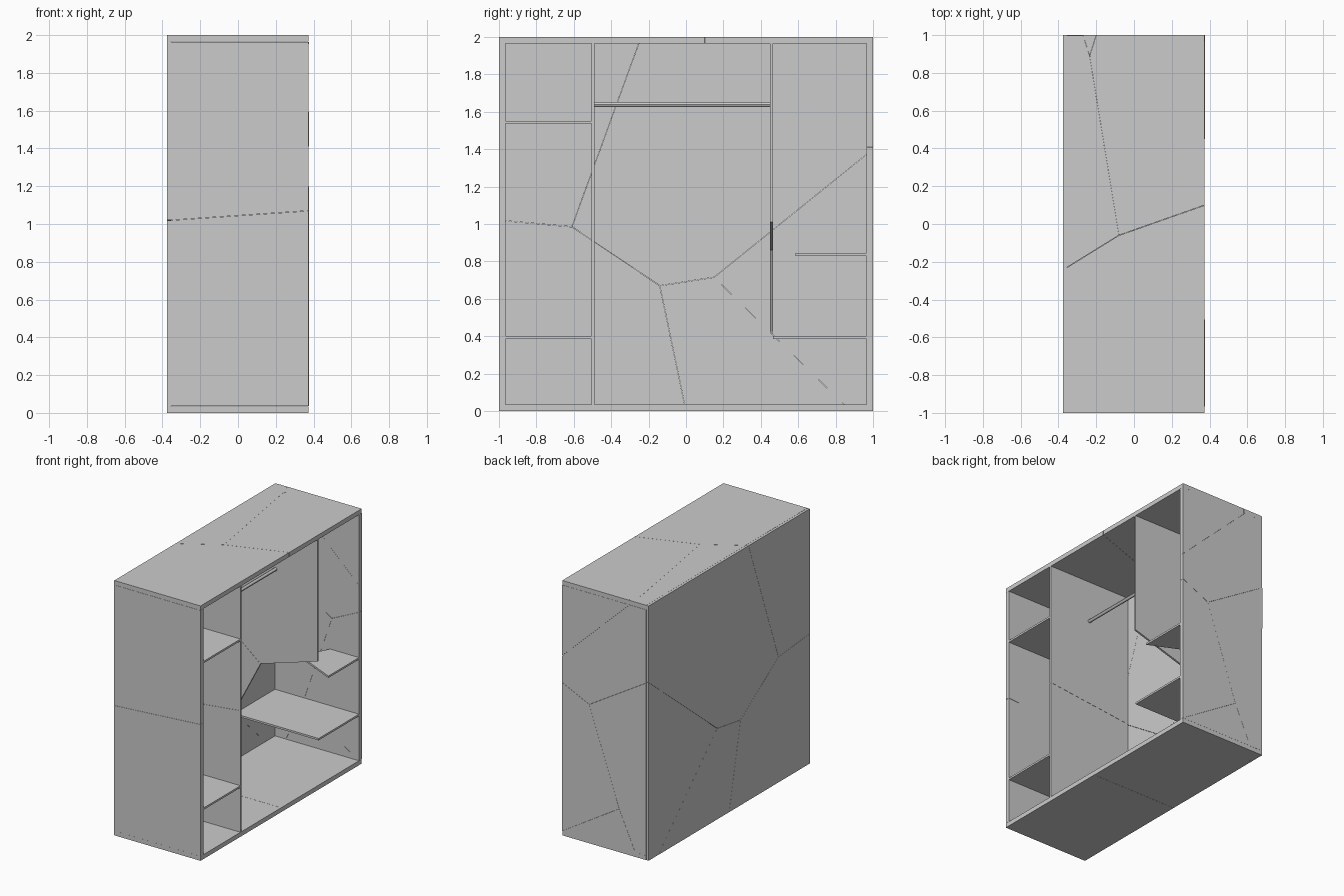
import bpy, bmesh
from mathutils import Vector

if "Cube" in bpy.data.objects:
    bpy.data.objects.remove(bpy.data.objects["Cube"])

X0, XB, X1 = -0.375, -0.355, 0.375   # back, inner face of back board, open front
T = 0.035                            # carcass thickness
I = 1 - T                            # inner half width
TOP = 2 - T


def panel(name, axis, lo, hi, pieces, gap=0.0008):
    """Board made of flat broken pieces (2D outlines) extruded along one axis."""
    bm = bmesh.new()
    for pts in pieces:
        pts = [Vector(p) for p in pts]
        c = sum(pts, Vector((0, 0))) / len(pts)
        if len(pieces) > 1:          # hairline crack between neighbours
            pts = [p + (c - p).normalized() * gap for p in pts]

        def place(p, d):
            co = [p.x, p.y]
            co.insert('xyz'.index(axis), d)
            return bm.verts.new(co)
        a = [place(p, lo) for p in pts]
        b = [place(p, hi) for p in pts]
        bm.faces.new(a)
        bm.faces.new(b)
        n = len(pts)
        for i in range(n):
            j = (i + 1) % n
            bm.faces.new((a[i], a[j], b[j], b[i]))
    bmesh.ops.recalc_face_normals(bm, faces=bm.faces)
    me = bpy.data.meshes.new(name)
    bm.to_mesh(me)
    bm.free()
    ob = bpy.data.objects.new(name, me)
    bpy.context.collection.objects.link(ob)
    return ob


def rect(a0, b0, a1, b1):
    return [(a0, b0), (a1, b0), (a1, b1), (a0, b1)]


# Cracked back board, outlines in (y, z)
A, B, C = (-0.61, 0.985), (-0.14, 0.67), (0.15, 0.715)
L, U, D, E, R = (-1, 1.02), (-0.24, 2), (0, 0), (0.88, 0), (1, 1.4)
panel("back_board", 'x', X0, XB, [
    [L, A, U, (-1, 2)],
    [(-1, 0), D, B, A, L],
    [D, E, C, B],
    [E, (1, 0), R, C],
    [A, B, C, R, (1, 2), U]])

# Top board, outlines in (x, y)
J, K = (-0.08, -0.06), (-0.235, 0.89)
panel("top_board", 'z', TOP, 2, [
    [(XB, -1), (X1, -1), (X1, 0.1), J, (XB, -0.23)],
    [J, (X1, 0.1), (X1, 1), (-0.2, 1), K],
    [K, (-0.2, 1), (-0.27, 1)],
    [(XB, -0.23), J, K, (-0.27, 1), (XB, 1)]])

# Bottom board
panel("bottom_board", 'z', 0, T, [rect(XB, -1, X1, 0), rect(XB, 0, X1, 1)])

# Side walls, outlines in (x, z)
panel("left_wall", 'y', -1, -I, [
    [(XB, T), (X1, T), (X1, 1.07), (XB, 1.02)],
    [(XB, 1.02), (X1, 1.07), (X1, TOP), (XB, TOP)]])
P, Q = (0.14, 1.09), (-0.12, 0.34)
panel("right_wall", 'y', I, 1, [
    [(XB, T), (-0.26, T), Q, P, (XB, 1.39)],
    [(-0.26, T), (X1, T), Q],
    [Q, (X1, T), (X1, 1.2), P],
    [(XB, 1.39), P, (X1, 1.2), (X1, 1.41), (-0.21, TOP), (XB, TOP)],
    [(X1, 1.41), (X1, TOP), (-0.21, TOP)]])

# Full-height left divider
panel("left_divider", 'y', -0.505, -0.49, [
    [(XB, T), (X1, T), (X1, 0.99), (XB, 0.91)],
    [(XB, 0.91), (X1, 0.99), (X1, TOP), (XB, TOP)]])

# Right divider with its lower part broken away
M = (-0.12, 0.86)
panel("right_divider", 'y', 0.45, 0.465, [
    [M, (X1, 1.01), (X1, TOP), (XB, TOP), (XB, 1.05)],
    [(XB, 0.41), M, (XB, 1.05)]])

# Whole shelves
for name, z, y0, y1 in (("left_upper_shelf", 1.537, -I, -0.505),
                        ("left_lower_shelf", 0.386, -I, -0.505),
                        ("right_lower_shelf", 0.386, 0.465, I)):
    panel(name, 'z', z, z + 0.015, [rect(XB, y0, X1, y1)])

# Remaining corner of the broken shelf
panel("broken_shelf", 'z', 0.83, 0.845,
      [[(X1, 0.585), (X1, I), (0.123, I), (0.015, 0.75)]])

# Hanging rail
bpy.ops.mesh.primitive_cylinder_add(vertices=12, radius=0.0135, depth=0.94,
                                    location=(0.01, -0.02, 1.638),
                                    rotation=(1.570796, 0, 0))
bpy.context.object.name = "hanging_rail"
bpy.ops.object.shade_smooth_by_angle()
